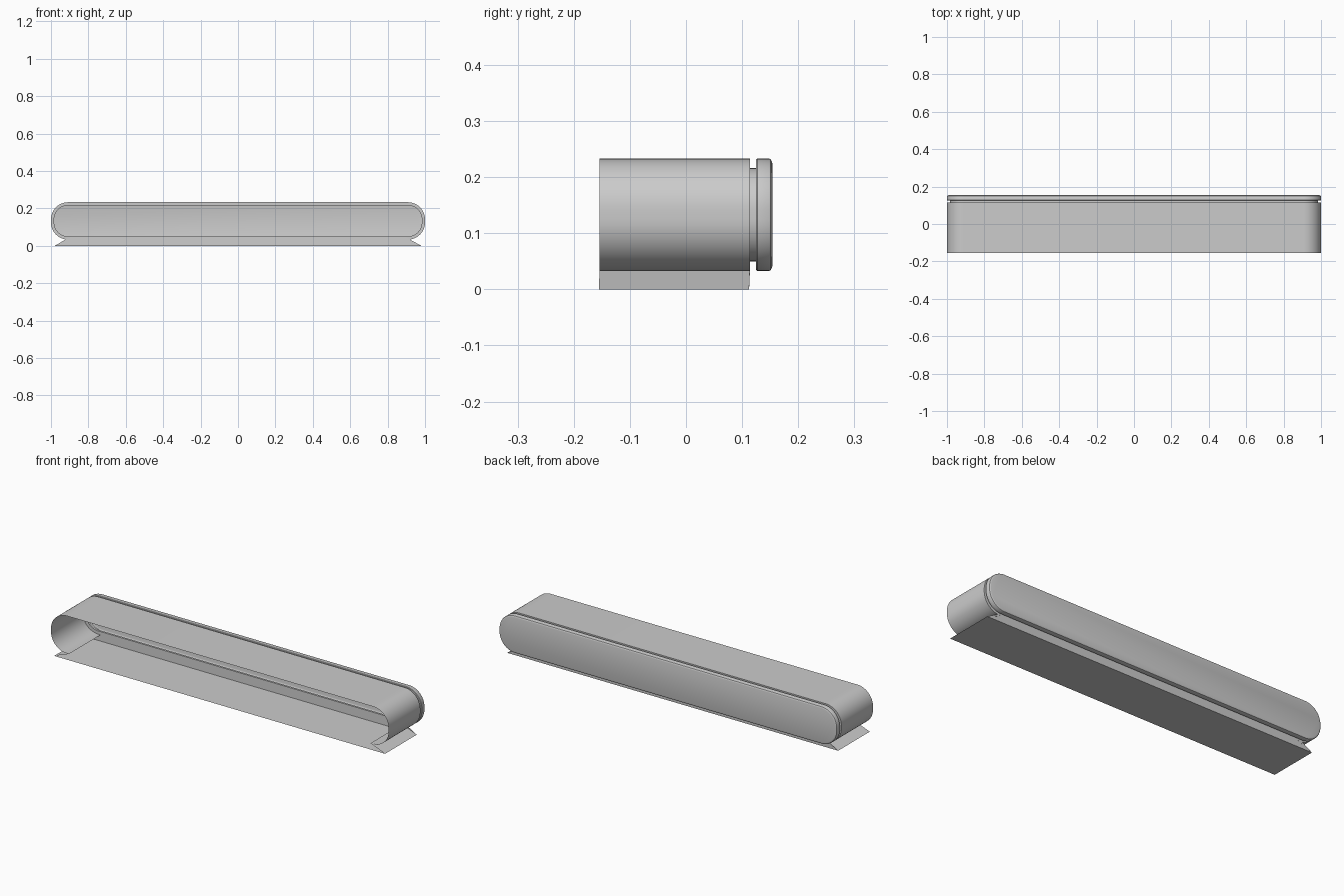
import bpy
import bmesh
import math

cube = bpy.data.objects.get("Cube")
if cube:
    bpy.data.objects.remove(cube, do_unlink=True)

HALF_W, Z_LOW, Z_HIGH, RADIUS = 1.0, 0.033, 0.233, 0.092
NOTCH_X, FOOT_X = 0.893, 0.98
STEPS = 14

grey = bpy.data.materials.new("plain grey")
grey.use_nodes = True
colour = (0.60, 0.60, 0.60, 1.0)
grey.diffuse_color = colour
grey.node_tree.nodes["Principled BSDF"].inputs["Base Color"].default_value = colour


def ring(y, inset=0.0, foot=False):
    """Rounded outline seen from the front; foot drops the underside to the floor."""
    r = RADIUS - inset
    cx = HALF_W - RADIUS
    # right half, from the underside up to the top
    half = [(FOOT_X, y - 0.0015, 0.0) if foot else (NOTCH_X - 0.004, y, Z_LOW + inset),
            (NOTCH_X, y, Z_LOW + inset)]
    for cz, start in ((Z_LOW + RADIUS, -90), (Z_HIGH - RADIUS, 0)):
        for i in range(STEPS + 1):
            a = math.radians(start + 90 * i / STEPS)
            half.append((cx + r * math.cos(a), y, cz + r * math.sin(a)))
    return half + [(-x, yy, z) for x, yy, z in reversed(half)]


def loft(name, rings, close_back=False):
    """Skin a row of outlines from front to back."""
    bm = bmesh.new()
    rows = [[bm.verts.new(p) for p in pts] for pts in rings]
    n = len(rows[0])
    for a, b in zip(rows, rows[1:]):
        for i in range(n):
            j = (i + 1) % n
            bm.faces.new((a[i], b[i], b[j], a[j]))
    if close_back:
        bm.faces.new(list(reversed(rows[-1])))
    mesh = bpy.data.meshes.new(name)
    bm.to_mesh(mesh)
    bm.free()
    mesh.materials.append(grey)
    obj = bpy.data.objects.new(name, mesh)
    bpy.context.collection.objects.link(obj)
    bpy.ops.object.select_all(action='DESELECT')
    obj.select_set(True)
    bpy.context.view_layer.objects.active = obj
    bpy.ops.object.shade_smooth_by_angle(angle=math.radians(30))
    return obj


# Open-fronted sleeve with its flared foot and flat floor
loft("body_sleeve", [ring(-0.154, foot=True), ring(0.114, foot=True)])

# Back wall of the sleeve and the recessed groove behind it
loft("groove", [ring(0.114, foot=True), ring(0.114, 0.017), ring(0.125, 0.017)])

# Closed back cap with softened rims
loft("back_cap", [ring(0.125, 0.017), ring(0.125, 0.002), ring(0.127, 0.0),
                  ring(0.148, 0.0), ring(0.151, 0.0015), ring(0.153, 0.005),
                  ring(0.154, 0.009)], close_back=True)
